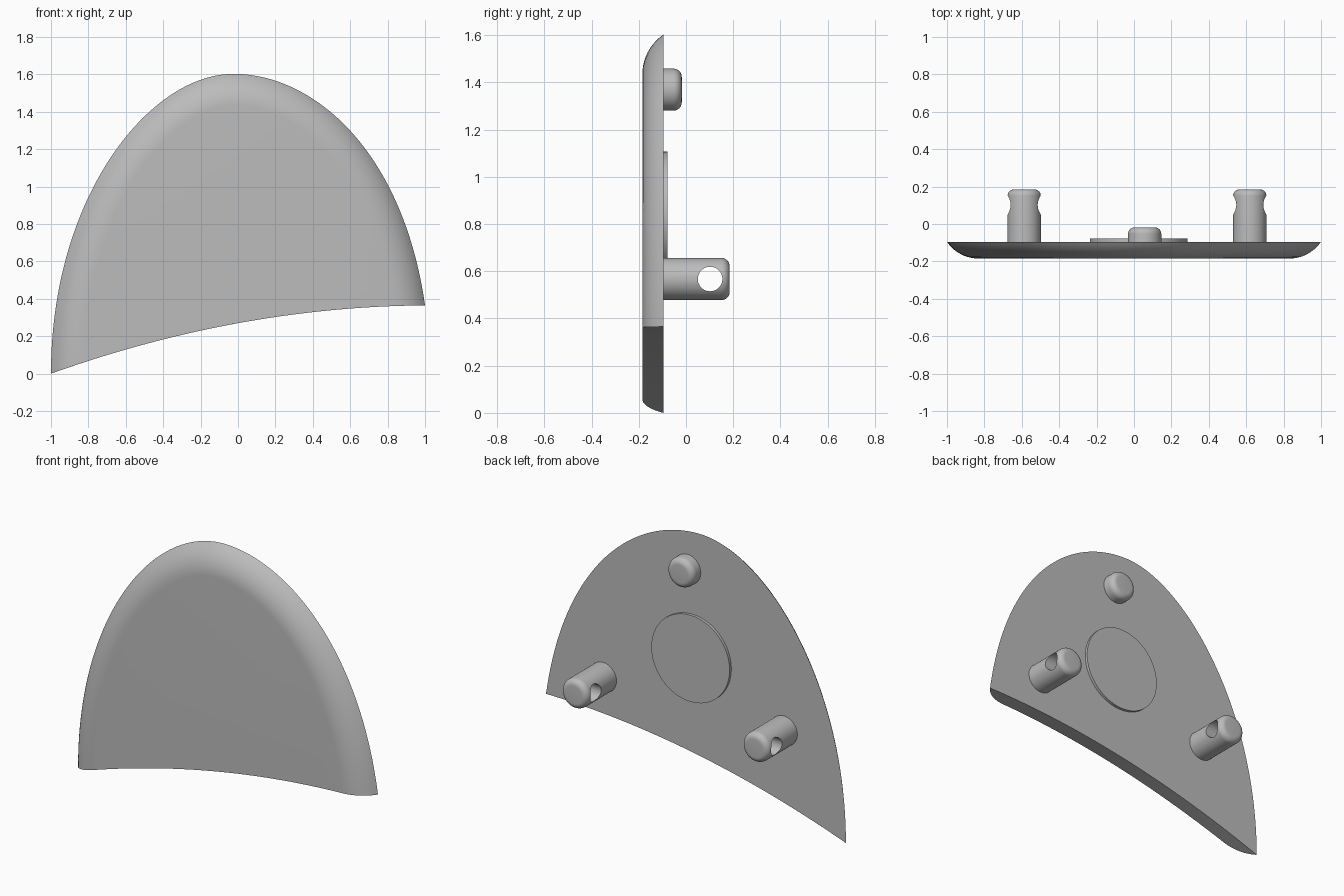
import bpy, bmesh, math
from mathutils import Vector

cube = bpy.data.objects.get("Cube")
if cube:
    bpy.data.objects.remove(cube, do_unlink=True)

grey = bpy.data.materials.new("plain_grey")
grey.use_nodes = True
COLOUR = (0.5, 0.5, 0.5, 1)
grey.diffuse_color = COLOUR
grey.node_tree.nodes["Principled BSDF"].inputs["Base Color"].default_value = COLOUR

BACK, FRONT = -0.095, -0.185


def activate(ob):
    bpy.ops.object.select_all(action='DESELECT')
    ob.select_set(True)
    bpy.context.view_layer.objects.active = ob


def finish(ob):
    ob.data.materials.clear()
    ob.data.materials.append(grey)
    activate(ob)
    bpy.ops.object.shade_smooth_by_angle(angle=math.radians(30))


def bezier(a, b, c, d, n):
    a, b, c, d = map(Vector, (a, b, c, d))
    for i in range(n):
        t = i / n
        u = 1 - t
        yield a * u**3 + b * 3 * t * u * u + c * 3 * t * t * u + d * t**3


def floor_z(x):
    """Height of the curved lower edge."""
    t = (x + 1) / 2
    return 2 * t * (1 - t) * 0.357 + t * t * 0.365


# Domed outline, extended past the lower edge at both ends
LEFT, TOP, RIGHT = (-1, 0), (-0.025, 1.603), (1, 0.365)
dome = [Vector((-1, -0.3))]
dome += bezier(LEFT, (-1, 0.95), (-0.47, 1.603), TOP, 48)
dome += bezier(TOP, (0.4, 1.603), (0.88, 1.2), RIGHT, 48)
dome += [Vector(RIGHT), Vector((1.043, 0.065))]


def inset_dome(dist, count):
    """Dome moved inward, trimmed at the lower edge and evenly resampled."""
    pts = []
    for i, p in enumerate(dome):
        d = (dome[min(i + 1, len(dome) - 1)] - dome[max(i - 1, 0)]).normalized()
        pts.append(p + Vector((d.y, -d.x)) * dist)
    gap = [p.y - floor_z(p.x) for p in pts]
    kept = []
    for i in range(len(pts) - 1):
        if gap[i] >= 0:
            kept.append(pts[i])
        if (gap[i] < 0) != (gap[i + 1] < 0):
            kept.append(pts[i].lerp(pts[i + 1], gap[i] / (gap[i] - gap[i + 1])))
    run = [0]
    for a, b in zip(kept, kept[1:]):
        run.append(run[-1] + (b - a).length)
    out, j = [], 0
    for k in range(count):
        s = run[-1] * k / (count - 1)
        while j < len(run) - 2 and run[j + 1] < s:
            j += 1
        f = (s - run[j]) / max(run[j + 1] - run[j], 1e-9)
        out.append(kept[j].lerp(kept[j + 1], min(f, 1)))
    return out


# Shell plate: rounded dome edge, square lower edge
bm = bmesh.new()
sweep, steps = math.radians(56), 10
radius = (BACK - FRONT) / (1 - math.cos(sweep))
loops = []
for k in range(steps + 1):
    a = sweep * (1 - k / steps)
    inset = radius * (math.sin(sweep) - math.sin(a))
    y = FRONT + radius * (1 - math.cos(a))
    ring = inset_dome(inset, 97)
    x0, x1 = ring[-1].x, ring[0].x
    for i in range(1, 40):
        x = x0 + (x1 - x0) * i / 40
        ring.append(Vector((x, floor_z(x))))
    loops.append([bm.verts.new((p.x, y, p.y)) for p in ring])
for a, b in zip(loops, loops[1:]):
    for i in range(len(a)):
        j = (i + 1) % len(a)
        bm.faces.new((a[i], a[j], b[j], b[i]))
bm.faces.new(loops[0])
bm.faces.new(loops[-1])
bmesh.ops.recalc_face_normals(bm, faces=bm.faces)
mesh = bpy.data.meshes.new("shell_plate")
bm.to_mesh(mesh)
bm.free()
plate = bpy.data.objects.new("shell_plate", mesh)
bpy.context.collection.objects.link(plate)
finish(plate)


def peg(name, x, z, r, end, bevel=0, hole=False):
    """Round peg pointing backward, with a soft rim and optional cross hole."""
    start = BACK - 0.02
    bpy.ops.mesh.primitive_cylinder_add(
        vertices=64, radius=r, depth=end - start,
        location=(x, (start + end) / 2, z), rotation=(math.pi / 2, 0, 0))
    ob = bpy.context.object
    ob.name = name
    if bevel:
        bm = bmesh.new()
        bm.from_mesh(ob.data)
        rim = [e for e in bm.edges if all(v.co.z < 0 for v in e.verts)]
        bmesh.ops.bevel(bm, geom=rim, offset=bevel, segments=8,
                        profile=0.5, affect='EDGES')
        bm.to_mesh(ob.data)
        bm.free()
    if hole:
        bpy.ops.mesh.primitive_cylinder_add(
            vertices=48, radius=0.052, depth=0.5,
            location=(x, 0.102, z), rotation=(0, math.pi / 2, 0))
        cutter = bpy.context.object
        cutter.hide_render = True
        cut = ob.modifiers.new("cross_hole", 'BOOLEAN')
        cut.operation, cut.solver, cut.object = 'DIFFERENCE', 'EXACT', cutter
        activate(ob)
        bpy.ops.object.modifier_apply(modifier=cut.name)
        bpy.data.objects.remove(cutter, do_unlink=True)
    finish(ob)


# Mounting pegs and raised disc on the back
for side, x in (("right", -0.587), ("left", 0.619)):
    peg(side + "_mounting_peg", x, 0.567, 0.089, 0.185, 0.035, hole=True)
peg("top_locating_peg", 0.057, 1.369, 0.089, -0.018, 0.035)
peg("raised_disc", 0.025, 0.845, 0.261, -0.078)
